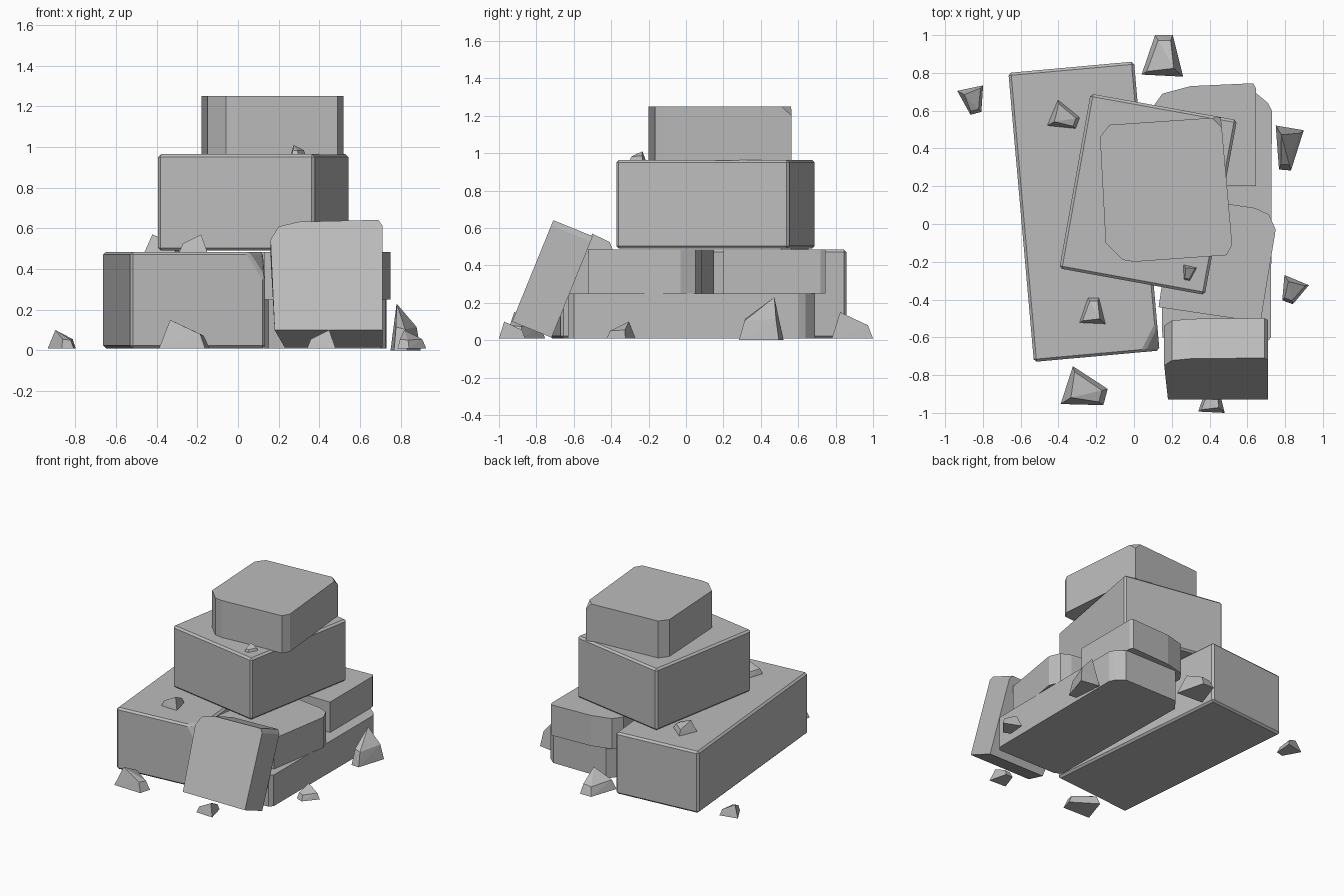
import bpy
import bmesh
from math import radians
from mathutils import Matrix, Vector

cube = bpy.data.objects.get("Cube")
if cube:
    bpy.data.objects.remove(cube, do_unlink=True)

# Single stone colour
stone = bpy.data.materials.new("stone_grey")
stone.use_nodes = True
grey = (0.5, 0.5, 0.5, 1.0)
stone.diffuse_color = grey
stone.node_tree.nodes["Principled BSDF"].inputs["Base Color"].default_value = grey


def finish(name, bm, bevel=0.0):
    """Turn a bmesh into a flat-shaded stone object."""
    bmesh.ops.recalc_face_normals(bm, faces=bm.faces[:])
    mesh = bpy.data.meshes.new(name)
    bm.to_mesh(mesh)
    bm.free()
    mesh.materials.append(stone)
    obj = bpy.data.objects.new(name, mesh)
    bpy.context.collection.objects.link(obj)
    if bevel:
        mod = obj.modifiers.new("worn_edges", "BEVEL")
        mod.width = bevel
        mod.segments = 1
        mod.limit_method = "ANGLE"
        mod.angle_limit = radians(40)
    return obj


def prism(outline, depth):
    """Extrude a flat outline upwards by depth."""
    bm = bmesh.new()
    face = bm.faces.new([bm.verts.new((x, y, 0)) for x, y in outline])
    result = bmesh.ops.extrude_face_region(bm, geom=[face], use_keep_orig=True)
    verts = [v for v in result["geom"] if isinstance(v, bmesh.types.BMVert)]
    bmesh.ops.translate(bm, verts=verts, vec=(0, 0, depth))
    return bm


def block(name, outline, bottom, top, bevel=0.0, chip=None):
    """Upright stone block; chip is a (point, normal) plane that breaks off a corner."""
    bm = prism(outline, top - bottom)
    bmesh.ops.translate(bm, verts=bm.verts[:], vec=(0, 0, bottom))
    if chip:
        cut = bmesh.ops.bisect_plane(
            bm, geom=bm.verts[:] + bm.edges[:] + bm.faces[:],
            plane_co=chip[0], plane_no=chip[1], clear_outer=True)
        rim = [e for e in cut["geom_cut"] if isinstance(e, bmesh.types.BMEdge)]
        bmesh.ops.contextual_create(bm, geom=rim)
    return finish(name, bm, bevel)


# Large base block and the block resting across it
block("large_base_block",
      [(-0.53, -0.73), (0.135, -0.67), (0.0, 0.86), (-0.665, 0.8)],
      0.01, 0.485, bevel=0.014,
      chip=((0.1, -0.62, 0.45), (1, -0.5, 0.6)))
block("middle_block",
      [(-0.395, -0.235), (0.375, -0.375), (0.545, 0.55), (-0.23, 0.69)],
      0.49, 0.965, bevel=0.014)

# Worn top block
block("top_block",
      [(-0.18, 0.46), (-0.13, 0.525), (0.46, 0.565), (0.52, -0.11),
       (0.49, -0.165), (0, -0.2), (-0.06, -0.19), (-0.15, -0.1)],
      0.96, 1.25, chip=((0.44, 0.55, 1.235), (1, 1, 1)))

# Stack of thinner slabs beside the base block
block("lower_side_slab",
      [(0.15, -0.6), (0.2, -0.63), (0.7, -0.63), (0.725, -0.6), (0.73, 0.6),
       (0.71, 0.64), (0.65, 0.69), (0.2, 0.69), (0.13, 0.6)],
      0.01, 0.25)
block("rear_side_block",
      [(0.1, 0.2), (0.645, 0.2), (0.645, 0.72), (0.63, 0.745),
       (0.3, 0.73), (0.15, 0.69), (0.1, 0.62)],
      0.25, 0.485)
block("front_side_block",
      [(0.13, -0.44), (0.67, -0.52), (0.75, -0.03), (0.715, 0.05),
       (0.64, 0.085), (0.47, 0.11), (0.22, 0.15)],
      0.25, 0.485)

# Slab leaning on the front: outline in its own plane, extruded through its thickness
bm = prism([(0.18, 0), (0.16, 0.48), (0.2, 0.55), (0.3, 0.575),
            (0.69, 0.585), (0.71, 0.555), (0.71, 0)], 0.228)
for v in bm.verts:
    if v.co.y < 0.01 and v.co.x < 0.2 and v.co.z > 0.1:
        v.co.x += 0.05
along = Vector((0, 0.22, 0.54)).normalized()
through = Vector((0, 0.54, -0.22)).normalized()
for v in bm.verts:
    v.co = Vector((v.co.x, -0.93, 0.1)) + along * v.co.y + through * v.co.z
finish("leaning_slab", bm)

# Broken chips: one wedge-shaped hull, turned and scaled
CHIP = [(-1, -0.9, 0), (-0.35, 1, 0), (0.5, 1, 0), (1, -1, 0),
        (-0.75, -0.75, 0.5), (0.55, -0.6, 1), (-0.2, 0.75, 0.45), (0.4, 0.75, 0.5)]


def rubble(name, place, half_width, half_length, height, turn):
    bm = bmesh.new()
    for p in CHIP:
        bm.verts.new(p)
    hull = bmesh.ops.convex_hull(bm, input=bm.verts[:])
    loose = set(hull["geom_interior"] + hull["geom_unused"])
    bmesh.ops.delete(bm, geom=[v for v in loose if isinstance(v, bmesh.types.BMVert)],
                     context="VERTS")
    bm.transform(Matrix.Translation(place)
                 @ Matrix.Rotation(radians(turn), 4, "Z")
                 @ Matrix.Diagonal((half_width, half_length, height, 1)))
    finish(name, bm)


rubble("rubble_right_rear", (-0.85, 0.655, 0.01), 0.07, 0.07, 0.09, 195)
rubble("rubble_rear", (0.15, 0.89, 0.01), 0.11, 0.11, 0.14, 0)
rubble("rubble_left_rear", (0.815, 0.4, 0), 0.075, 0.115, 0.23, 175)
rubble("rubble_left_front", (0.84, -0.355, 0.01), 0.07, 0.065, 0.09, 160)
rubble("rubble_front", (0.41, -0.93, 0.01), 0.07, 0.07, 0.09, 0)
rubble("rubble_right_front", (-0.255, -0.88, 0.01), 0.105, 0.11, 0.14, -105)
rubble("rubble_on_base_rear", (-0.365, 0.565, 0.48), 0.075, 0.075, 0.09, -110)
rubble("rubble_on_base_front", (-0.22, -0.46, 0.48), 0.07, 0.07, 0.09, 0)
rubble("rubble_on_middle", (0.29, -0.26, 0.96), 0.038, 0.04, 0.05, 170)
